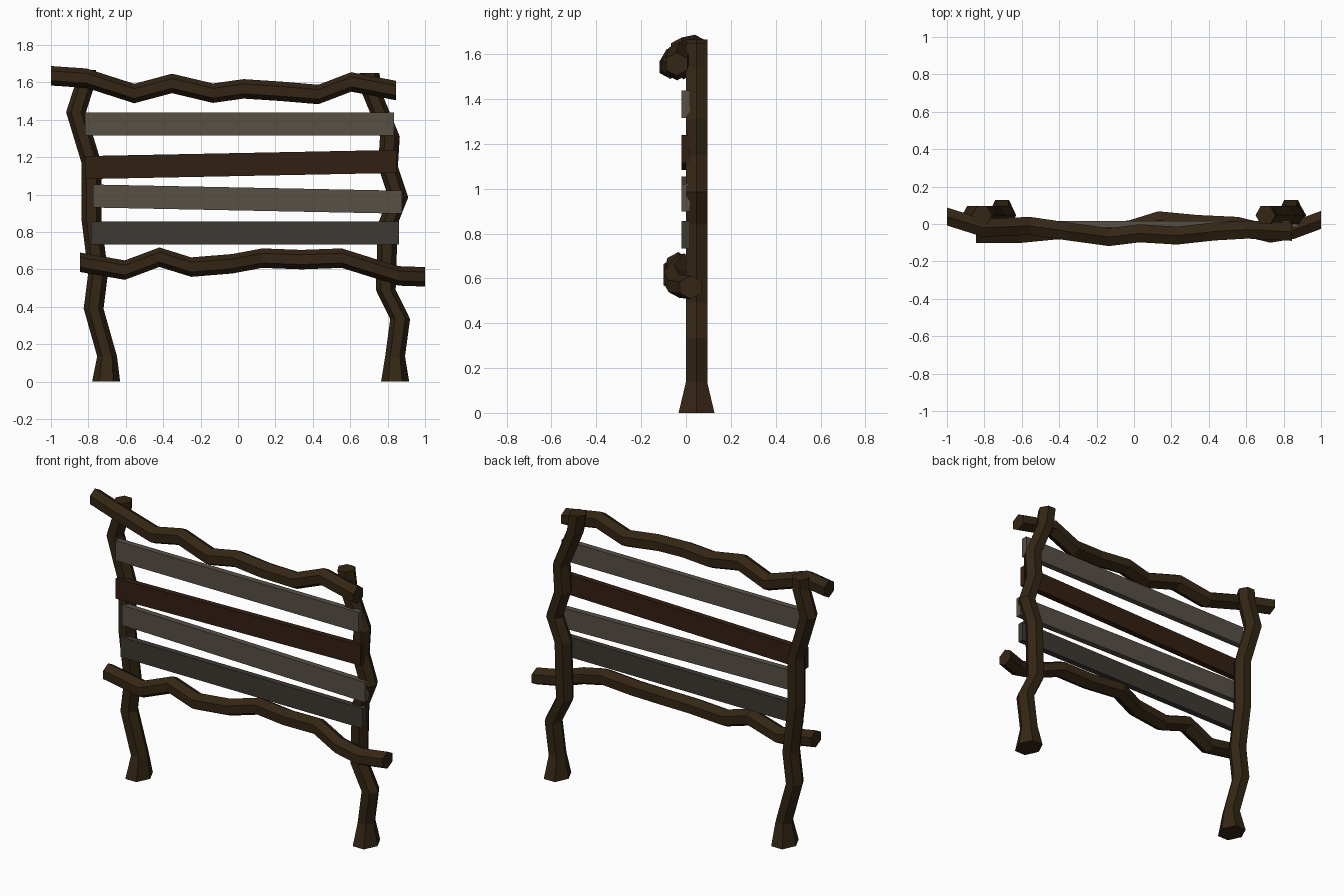
import bpy, bmesh, math
from mathutils import Vector

if "Cube" in bpy.data.objects:
    bpy.data.objects.remove(bpy.data.objects["Cube"])


def material(name, rgb):
    m = bpy.data.materials.new(name)
    m.diffuse_color = (*rgb, 1)
    m.use_nodes = True
    m.node_tree.nodes["Principled BSDF"].inputs["Base Color"].default_value = m.diffuse_color
    return m


BRANCH = material("branch_wood", (0.034, 0.019, 0.007))
GREY = material("weathered_wood", (0.095, 0.08, 0.06))
DARK_GREY = material("dark_weathered_wood", (0.047, 0.04, 0.032))
BROWN = material("brown_wood", (0.032, 0.014, 0.006))


def add_object(name, bm, mat):
    bmesh.ops.recalc_face_normals(bm, faces=bm.faces)
    mesh = bpy.data.meshes.new(name)
    bm.to_mesh(mesh)
    bm.free()
    mesh.materials.append(mat)
    ob = bpy.data.objects.new(name, mesh)
    bpy.context.collection.objects.link(ob)
    return ob


def branch(name, rings, axis):
    """Six-sided crooked branch; rings = (centre, wide radius, depth half-width in y)."""
    bm = bmesh.new()
    loops = []
    for centre, wide, deep in rings:
        loop = []
        for i in range(6):
            a = i * math.pi / 3
            d = deep * math.sin(a) / math.sin(math.pi / 3)
            loop.append(bm.verts.new(Vector(centre) + axis * (wide * math.cos(a)) + Vector((0, d, 0))))
        loops.append(loop)
    for a, b in zip(loops, loops[1:]):
        for i in range(6):
            j = (i + 1) % 6
            bm.faces.new((a[i], a[j], b[j], b[i]))
    bm.faces.new(loops[0])
    bm.faces.new(loops[-1])
    return add_object(name, bm, BRANCH)


# Posts: crooked in x, flared at the foot
posts = {
    "left_post": [(-.705, 0), (-.70, .135), (-.772, .39), (-.748, .58), (-.784, .87),
                  (-.784, 1.17), (-.866, 1.44), (-.815, 1.60), (-.812, 1.665)],
    "right_post": [(.84, 0), (.84, .135), (.867, .335), (.79, .49), (.795, .65),
                   (.80, .84), (.857, .985), (.802, 1.15), (.812, 1.31), (.717, 1.54), (.703, 1.65)],
}
for name, path in posts.items():
    rings = [((x, .047, z), .075 if i == 0 else .053, .08 if i == 0 else .048)
             for i, (x, z) in enumerate(path)]
    branch(name, rings, Vector((1, 0, 0)))

# Rails: crooked in y and z, running along x
rails = {
    "top_rail": [(-1, .04, 1.635), (-.81, -.02, 1.622), (-.555, -.01, 1.54), (-.353, -.04, 1.594),
                 (-.134, -.07, 1.542), (.03, -.05, 1.565), (.23, -.062, 1.552), (.43, -.04, 1.535),
                 (.605, -.03, 1.602), (.845, -.042, 1.556)],
    "bottom_rail": [(-.845, -.053, .638), (-.605, -.053, .596), (-.42, -.035, .665), (-.25, -.04, .612),
                    (-.03, -.03, .63), (.13, .02, .66), (.34, 0, .652), (.555, -.01, .66),
                    (.73, -.052, .605), (.86, -.03, .565), (1, .022, .56)],
}
for name, path in rails.items():
    branch(name, [(p, .052, .048) for p in path], Vector((0, 0, 1)))

# Planks: x start, x end, centre height at left and right
planks = [
    (-.818, .834, 1.377, 1.377, GREY),
    (-.818, .848, 1.144, 1.177, BROWN),
    (-.775, .877, .992, .959, GREY),
    (-.786, .861, .794, .794, DARK_GREY),
]
for n, (x0, x1, z0, z1, mat) in enumerate(planks, 1):
    bm = bmesh.new()
    bmesh.ops.create_cube(bm, size=1)
    for v in bm.verts:
        x, z = (x0, z0) if v.co.x < 0 else (x1, z1)
        v.co = (x, -.02 if v.co.y < 0 else .017, z + v.co.z * .123)
    add_object(f"plank_{n}", bm, mat)
